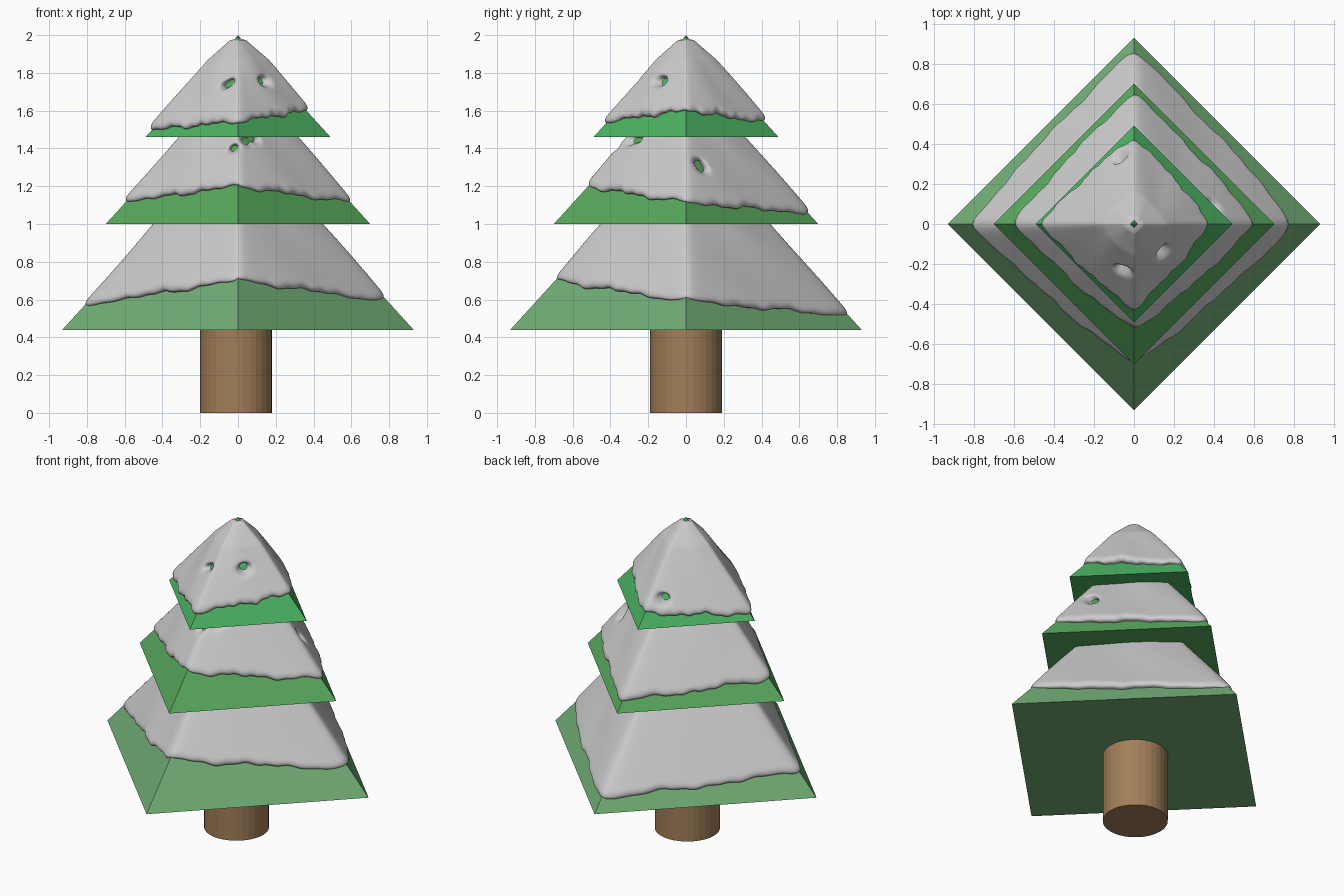
import bpy, bmesh
from math import sin, cos, pi, sqrt, exp
from mathutils import Vector

if "Cube" in bpy.data.objects:
    bpy.data.objects.remove(bpy.data.objects["Cube"])

SLOPE = 1.1  # height over half-diagonal, shared by all tiers


def paint(obj, name, rgb):
    mat = bpy.data.materials.new(name)
    mat.diffuse_color = (*rgb, 1)
    mat.use_nodes = True
    mat.node_tree.nodes["Principled BSDF"].inputs["Base Color"].default_value = mat.diffuse_color
    obj.data.materials.append(mat)


def tier(name, z, radius, rgb):
    h = radius * SLOPE
    bpy.ops.mesh.primitive_cone_add(vertices=4, radius1=radius, radius2=0,
                                    depth=h, location=(0, 0, z + h / 2))
    obj = bpy.context.object
    obj.name = name
    paint(obj, name + "_green", rgb)


def snow(name, apex, top, rims, dips, seed):
    """Soft shell over a pyramid; rims = lower edge at right, back, left, front corners."""
    n, m, thick = 240, 60, 0.048
    dips = [(Vector(p), w) for p, w in dips]
    bm = bmesh.new()
    rings = []
    for j in range(m + 1):
        v = (j / m) ** 1.25
        ring = []
        for i in range(n):
            a = 2 * pi * i / n
            c, s = cos(a), sin(a)
            # wavy lower edge, interpolated between the corners
            q = i * 4 // n
            f = a - q * pi / 2
            f = sin(f) / (sin(f) + cos(f))
            low = rims[q] * (1 - f) + rims[(q + 1) % 4] * f
            low += (0.006 * sin(7 * a + seed) + 0.005 * sin(13 * a + 2 * seed)
                    + 0.003 * sin(29 * a + 3 * seed))
            z = low + (top - low) * v
            big = (apex - z) / SLOPE
            # rounded square section
            e = 0.002
            r = big / (sqrt(c * c + e) + sqrt(s * s + e))
            # rounded rim and thinning towards the tip
            d = min(1, (z - low) / 0.05)
            t = thick * sqrt(1 - (1 - d) ** 2) * min(1, 0.25 + big / 0.16)
            t += 0.004 * sin(5 * a + seed + 9 * z) * d * min(1, big / 0.2)
            p = Vector((r * c, r * s, z))
            for spot, w in dips:  # bare patches
                t -= 0.11 * exp(-((p - spot).length / w) ** 2)
            if j == 0 or j == m:
                t = -0.012
            r = max(r + t, 0.002)
            ring.append(bm.verts.new((r * c, r * s, z)))
        rings.append(ring)
    for lo, hi in zip(rings, rings[1:]):
        for i in range(n):
            k = (i + 1) % n
            bm.faces.new((lo[i], lo[k], hi[k], hi[i]))
    for face in bm.faces:
        face.smooth = True
    mesh = bpy.data.meshes.new(name)
    bm.to_mesh(mesh)
    bm.free()
    bpy.context.collection.objects.link(bpy.data.objects.new(name, mesh))


# trunk
bpy.ops.mesh.primitive_cylinder_add(vertices=32, radius=0.19, depth=0.46,
                                    location=(-0.01, 0, 0.23))
trunk = bpy.context.object
trunk.name = "trunk"
paint(trunk, "bark_brown", (0.36, 0.21, 0.10))

# branches
tier("lower_branches", 0.44, 0.93, (0.17, 0.42, 0.18))
tier("middle_branches", 1.00, 0.70, (0.10, 0.40, 0.11))
tier("upper_branches", 1.46, 0.49, (0.07, 0.45, 0.12))

# snow layers
snow("lower_snow", 1.463, 1.06, (0.59, 0.51, 0.57, 0.70), [], 0.5)
snow("middle_snow", 1.77, 1.52, (1.11, 1.055, 1.115, 1.20),
     [((0.35, 0.075, 1.29), 0.024), ((0.35, 0.065, 1.325), 0.024),
      ((-0.02, -0.31, 1.40), 0.02), ((0.04, -0.26, 1.44), 0.025),
      ((0.07, -0.22, 1.45), 0.022)], 1.7)
snow("upper_snow", 2.0, 1.982, (1.60, 1.535, 1.495, 1.54),
     [((-0.035, -0.195, 1.75), 0.019), ((-0.055, -0.185, 1.735), 0.018),
      ((0.115, -0.11, 1.755), 0.025), ((-0.06, 0.29, 1.615), 0.025)], 3.1)
